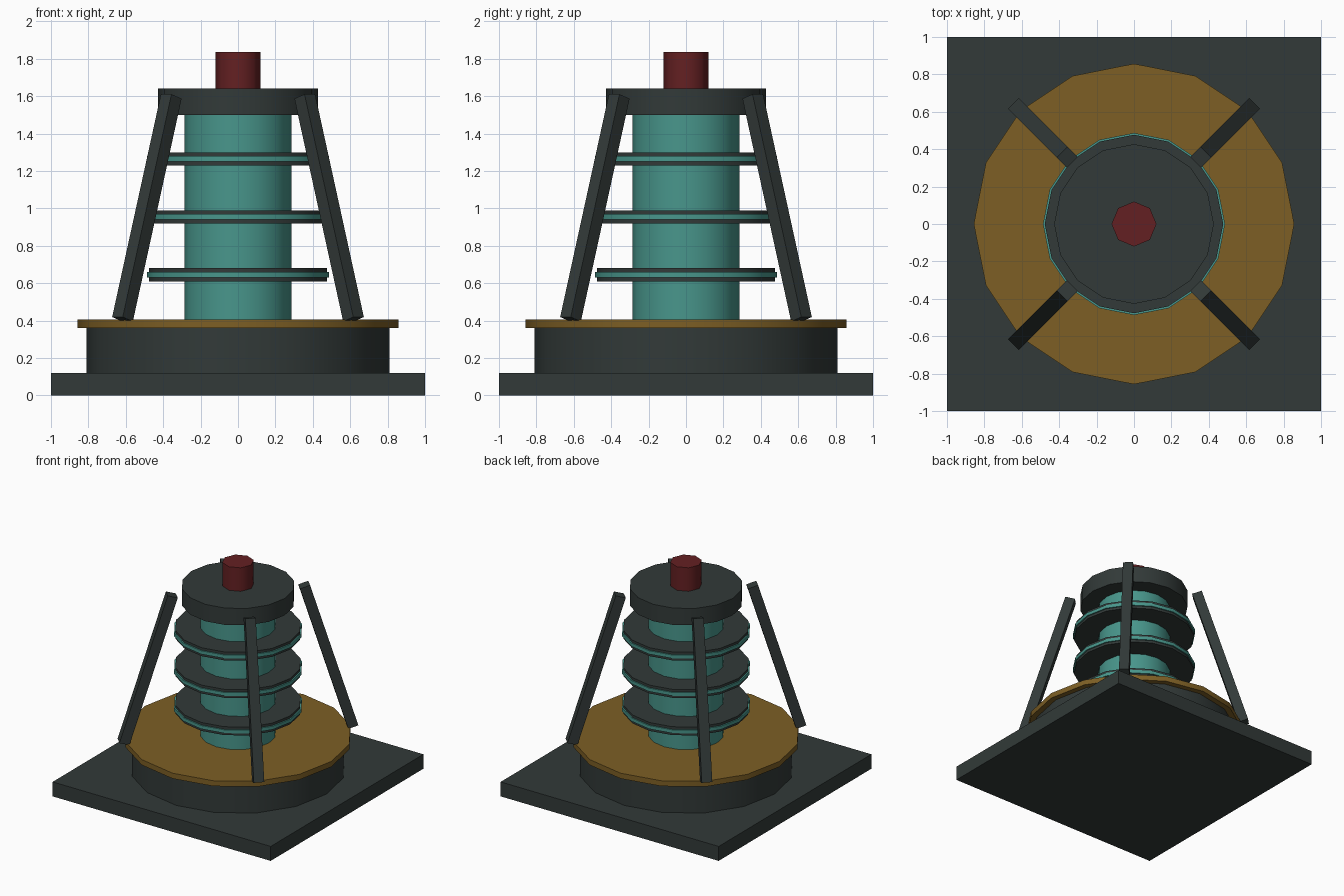
import bpy
import math
from mathutils import Matrix

cube = bpy.data.objects.get("Cube")
if cube:
    bpy.data.objects.remove(cube, do_unlink=True)


def material(name, rgb):
    mat = bpy.data.materials.new(name)
    mat.use_nodes = True
    mat.diffuse_color = (*rgb, 1)
    mat.node_tree.nodes["Principled BSDF"].inputs["Base Color"].default_value = (*rgb, 1)
    return mat


DARK = material("dark_slate", (0.032, 0.042, 0.040))
TEAL = material("teal", (0.065, 0.305, 0.26))
GOLD = material("dull_gold", (0.205, 0.114, 0.018))
RED = material("deep_red", (0.127, 0.0144, 0.016))


def finish(name, mat):
    obj = bpy.context.object
    obj.name = obj.data.name = name
    obj.data.materials.append(mat)
    return obj


def disc(name, radius, bottom, top, mat, sides=16):
    """Upright cylinder between two heights, smooth round the side."""
    bpy.ops.mesh.primitive_cylinder_add(vertices=sides, radius=radius, depth=top - bottom,
                                        location=(0, 0, (bottom + top) / 2))
    obj = finish(name, mat)
    bpy.ops.object.shade_smooth_by_angle(angle=math.radians(50))
    return obj


def box(name, size, matrix, mat):
    bpy.ops.mesh.primitive_cube_add(size=1)
    obj = finish(name, mat)
    obj.data.transform(matrix @ Matrix.Diagonal((*size, 1)))
    return obj


# Base
box("base_plate", (2, 2, 0.12), Matrix.Translation((0, 0, 0.06)), DARK)
disc("base_drum", 0.81, 0.12, 0.36, DARK)
disc("gold_deck", 0.857, 0.36, 0.405, GOLD)

# Core column with cap and red stud
disc("core_column", 0.285, 0.405, 1.5, TEAL)
disc("top_cap", 0.427, 1.5, 1.64, DARK)
disc("red_stud", 0.12, 1.64, 1.835, RED, 8)

# Three dark rings, each with a slim teal band proud of the rim
for i in range(3):
    z = 0.645 + 0.31 * i
    disc(f"ring_{i + 1}", 0.477, z - 0.035, z + 0.035, DARK)
    disc(f"ring_band_{i + 1}", 0.487, z - 0.014, z + 0.014, TEAL)

# Four leaning struts on the diagonals
for i, name in enumerate(("back_left", "back_right", "front_right", "front_left")):
    turn = Matrix.Rotation(math.radians(45 + 90 * i), 4, "Z")
    lean = Matrix.Rotation(-0.3, 4, "Y")
    place = turn @ Matrix.Translation((0.689, 0, 1.003)) @ lean
    box(f"{name}_strut", (0.08, 0.08, 1.247), place, DARK)
